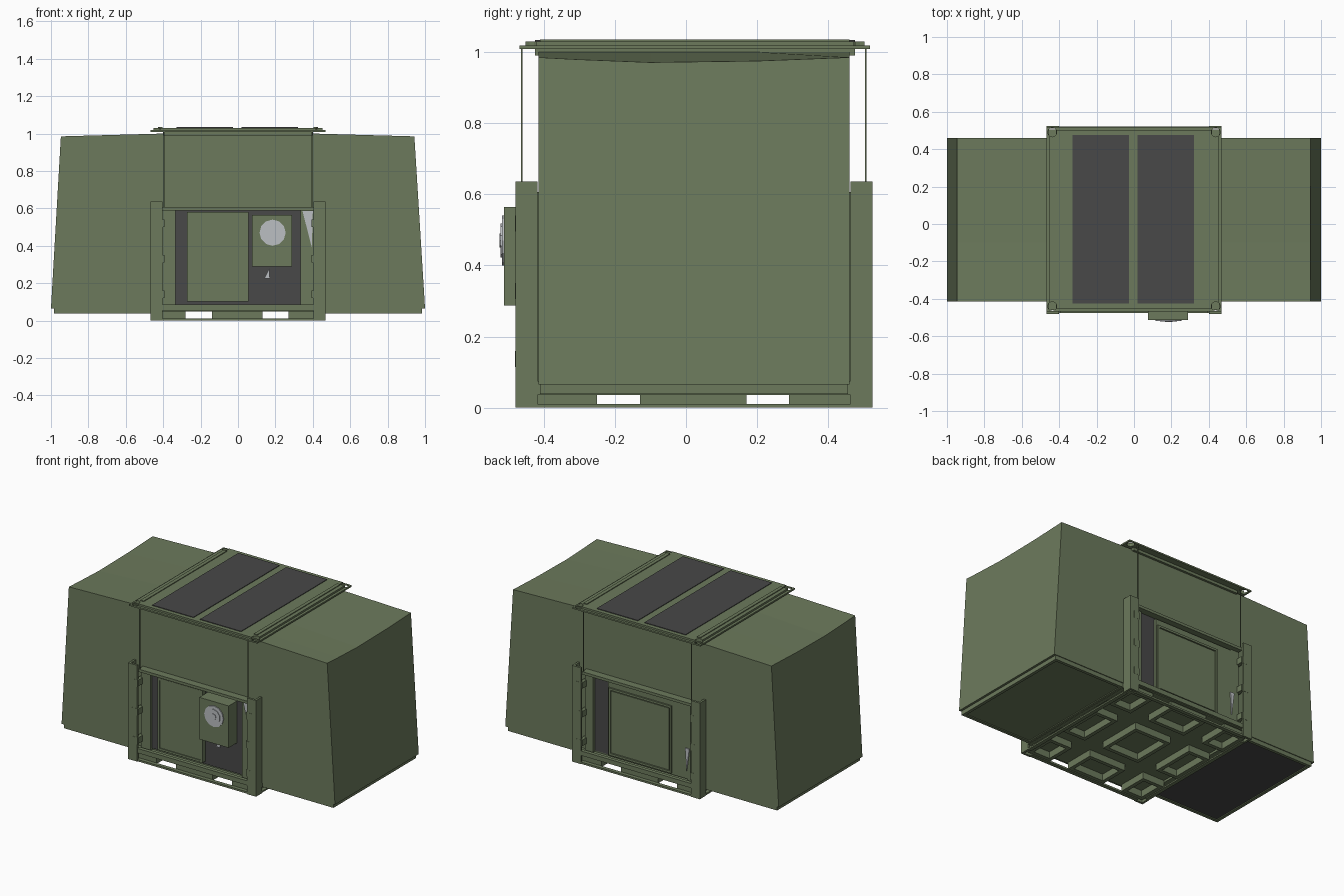
import bpy, bmesh, math
from mathutils import Matrix

if "Cube" in bpy.data.objects:
    bpy.data.objects.remove(bpy.data.objects["Cube"])


def material(name, rgb):
    m = bpy.data.materials.new(name)
    m.diffuse_color = (*rgb, 1)
    m.use_nodes = True
    m.node_tree.nodes["Principled BSDF"].inputs["Base Color"].default_value = m.diffuse_color
    return m


GREEN = material("olive_green", (0.15, 0.195, 0.107))
DARK = material("dark_grey", (0.065, 0.065, 0.065))
GREY = material("light_grey", (0.5, 0.52, 0.54))


def finish(name, bm, mat):
    bmesh.ops.recalc_face_normals(bm, faces=bm.faces)
    me = bpy.data.meshes.new(name)
    bm.to_mesh(me)
    bm.free()
    ob = bpy.data.objects.new(name, me)
    bpy.context.collection.objects.link(ob)
    me.materials.append(mat)
    return ob


def add_box(bm, x, y, z):
    c = [(a + b) / 2 for a, b in (x, y, z)]
    s = [abs(b - a) for a, b in (x, y, z)]
    bmesh.ops.create_cube(bm, size=1, matrix=Matrix.Translation(c) @ Matrix.Diagonal((*s, 1)))


def box(name, x, y, z, mat=GREEN):
    bm = bmesh.new()
    add_box(bm, x, y, z)
    return finish(name, bm, mat)


def frame(name, x, y, z, t, mat=GREEN):
    """Rectangular rim in the xz plane."""
    bm = bmesh.new()
    for a, b in ((x[0], x[0] + t), (x[1] - t, x[1])):
        add_box(bm, (a, b), y, z)
    for a, b in ((z[0], z[0] + t), (z[1] - t, z[1])):
        add_box(bm, (x[0] + t, x[1] - t), y, (a, b))
    return finish(name, bm, mat)


def prism(name, pts, depth, mat=GREEN):
    """Extrude a closed loop of 3D points by a vector."""
    bm = bmesh.new()
    f = bm.faces.new([bm.verts.new(p) for p in pts])
    r = bmesh.ops.extrude_face_region(bm, geom=[f])
    bmesh.ops.translate(bm, vec=depth, verts=[v for v in r["geom"] if isinstance(v, bmesh.types.BMVert)])
    bm.faces.new([v for v in reversed(f.verts)]) if not f.is_valid else None
    return finish(name, bm, mat)


def disc(name, x, z, r, y, n, mat):
    bm = bmesh.new()
    m = Matrix.Translation((x, (y[0] + y[1]) / 2, z)) @ Matrix.Rotation(math.pi / 2, 4, "X")
    bmesh.ops.create_cone(bm, cap_ends=True, segments=n, radius1=r, radius2=r, depth=y[1] - y[0], matrix=m)
    return finish(name, bm, mat)


# Fabric tent: tapered profile lofted front to back, end edges sag slightly
profile = [(-1, .065), (-.947, .985), (-.4, 1.0), (.4, 1.0), (.943, .985), (1, .065)]
stations = [(-.415, 0), (-.3, .006), (-.1, .014), (.2, .01), (.46, 0)]
bm = bmesh.new()
rings = [[bm.verts.new((x, y, z - (sag if .9 < z < .99 else 0))) for x, z in profile] for y, sag in stations]
for a, b in zip(rings, rings[1:]):
    for i in range(6):
        j = (i + 1) % 6
        bm.faces.new((a[i], a[j], b[j], b[i]))
bm.faces.new(rings[0])
bm.faces.new(rings[-1])
finish("fabric_tent", bm, GREEN)

# Fold-out wing floors with rims and underside panels
for s, side, under in ((-1, "left", DARK), (1, "right", GREEN)):
    box(side + "_wing_floor", (s * .46, s * .985), (-.41, .455), (.05, .068))
    bm = bmesh.new()
    for a, b in ((.46, .48), (.965, .985)):
        add_box(bm, (s * a, s * b), (-.41, .455), (.038, .05))
    for a, b in ((-.41, -.39), (.435, .455)):
        add_box(bm, (s * .48, s * .965), (a, b), (.038, .05))
    finish(side + "_wing_rim", bm, GREEN)
    box(side + "_wing_underside", (s * .48, s * .965), (-.39, .435), (.044, .05), under)

# Pallet base: nine hollow foot blocks leave fork channels both ways
box("base_floor", (-.465, .465), (-.46, .505), (.05, .075))
bm = bmesh.new()
t = .025
for x0, x1 in ((-.44, -.28), (-.14, .13), (.27, .44)):
    for y0, y1 in ((-.45, -.25), (-.13, .17), (.29, .495)):
        for a, b in ((x0, x0 + t), (x1 - t, x1)):
            add_box(bm, (a, b), (y0, y1), (.006, .05))
        for a, b in ((y0, y0 + t), (y1 - t, y1)):
            add_box(bm, (x0 + t, x1 - t), (a, b), (.006, .05))
finish("pallet_blocks", bm, GREEN)
bm = bmesh.new()
for y0, y1 in ((-.475, -.45), (.495, .52)):
    add_box(bm, (-.41, .41), (y0, y1), (0, .012))
    add_box(bm, (-.41, .41), (y0, y1), (.055, .085))
for x0, x1 in ((-.465, -.44), (.44, .465)):
    add_box(bm, (x0, x1), (-.42, .465), (0, .01))
    add_box(bm, (x0, x1), (-.42, .465), (.036, .06))
finish("base_rails", bm, GREEN)

# Corner posts: angle sections with brackets, and thin roof struts above
for sx, a in ((-1, "left"), (1, "right")):
    for outer, inner, b in ((-.48, -.418, "front"), (.524, .462, "back")):
        d = 1 if b == "front" else -1
        X, w = sx * .468, sx * .014
        prism(f"{b}_{a}_post", [(X, outer, 0), (X - sx * .065, outer, 0), (X - sx * .065, outer + d * .014, 0),
              (X - w, outer + d * .014, 0), (X - w, inner, 0), (X, inner, 0)], (0, 0, .636))
        bm = bmesh.new()
        for z in (.14, .33, .52):
            add_box(bm, (X - sx * .05, X - sx * .075), (outer + d * .004, inner), (z - .02, z + .02))
            add_box(bm, (X - sx * .03, X - sx * .068), (outer - d * .001, outer + d * .01), (z - .025, z + .02))
        finish(f"{b}_{a}_post_brackets", bm, GREEN)
        y = outer + d * .018
        box(f"{b}_{a}_strut", (sx * .393, sx * .398), (y - .002, y + .002), (.6, 1.012))

# Front wall: beam, side panels, dark recess and door
box("front_beam", (-.405, .405), (-.465, -.41), (.588, .606))
box("back_beam", (-.405, .405), (.455, .51), (.588, .606))
for s, a in ((-1, "left"), (1, "right")):
    box(f"front_{a}_panel", (s * .335, s * .405), (-.435, -.41), (.075, .59))
box("front_dark_panel", (-.335, .335), (-.422, -.41), (.085, .588), DARK)
box("front_door", (-.265, .05), (-.447, -.415), (.11, .572))
frame("front_door_rim", (-.272, .057), (-.453, -.42), (.103, .58), .014)
prism("front_tie_panel", [(.345, -.436, .585), (.4, -.436, .585), (.395, -.436, .39)], (0, -.006, 0), GREY)
prism("front_tie_flap", [(.14, -.425, .225), (.17, -.425, .225), (.168, -.425, .28)], (0, -.006, 0), GREY)

# Ventilation unit with round fan
box("vent_unit", (.075, .29), (-.512, -.415), (.288, .565))
disc("fan_plate", .185, .47, .07, (-.518, -.51), 12, GREY)
disc("fan_ring", .185, .47, .048, (-.522, -.51), 10, GREY)
disc("fan_hub", .185, .47, .02, (-.525, -.51), 8, GREY)

# Back wall: dark strip, panel and door
box("back_dark_panel", (-.335, .34), (.455, .466), (.085, .588), DARK)
box("back_panel", (-.37, .235), (.46, .48), (.085, .58))
frame("back_door_rim", (-.235, .225), (.475, .49), (.095, .54), .014)
box("back_door", (-.215, .205), (.475, .485), (.115, .52))
for s, a in ((-1, "left"), (1, "right")):
    box(f"back_{a}_panel", (s * .345, s * .405), (.455, .478), (.075, .59))
prism("back_tie_panel", [(-.335, .482, .29), (-.365, .482, .29), (-.345, .482, .14)], (0, .006, 0), GREY)

# Roof: stepped plate with round corner holes and two dark solar panels
bm = bmesh.new()
for x in (-.437, .437):
    for y in (-.44, .49):
        bmesh.ops.create_cone(bm, cap_ends=True, segments=12, radius1=.024, radius2=.024, depth=.2,
                              matrix=Matrix.Translation((x, y, 1.02)))
cutter = finish("roof_hole_cutter", bm, GREEN)
cutter.hide_render = True
cutter.display_type = "WIRE"
for name, x, y, z in (("roof_flange", .469, (-.468, .518), (1.008, 1.018)),
                      ("roof_plate", .452, (-.452, .502), (1.016, 1.03))):
    ob = box(name, (-x, x), y, z)
    mod = ob.modifiers.new("holes", "BOOLEAN")
    mod.object = cutter
    mod.operation = "DIFFERENCE"
    mod.solver = "EXACT"
box("roof_underframe", (-.4, .4), (-.425, .475), (.99, 1.01))
for x in (-.415, .415):
    box("roof_side_rail", (x - .012, x + .012), (-.41, .46), (1.028, 1.035))
for x0, x1, a in ((-.33, -.028, "left"), (.02, .32, "right")):
    box(f"{a}_solar_panel", (x0, x1), (-.425, .475), (1.028, 1.034), DARK)
bpy.context.view_layer.update()
